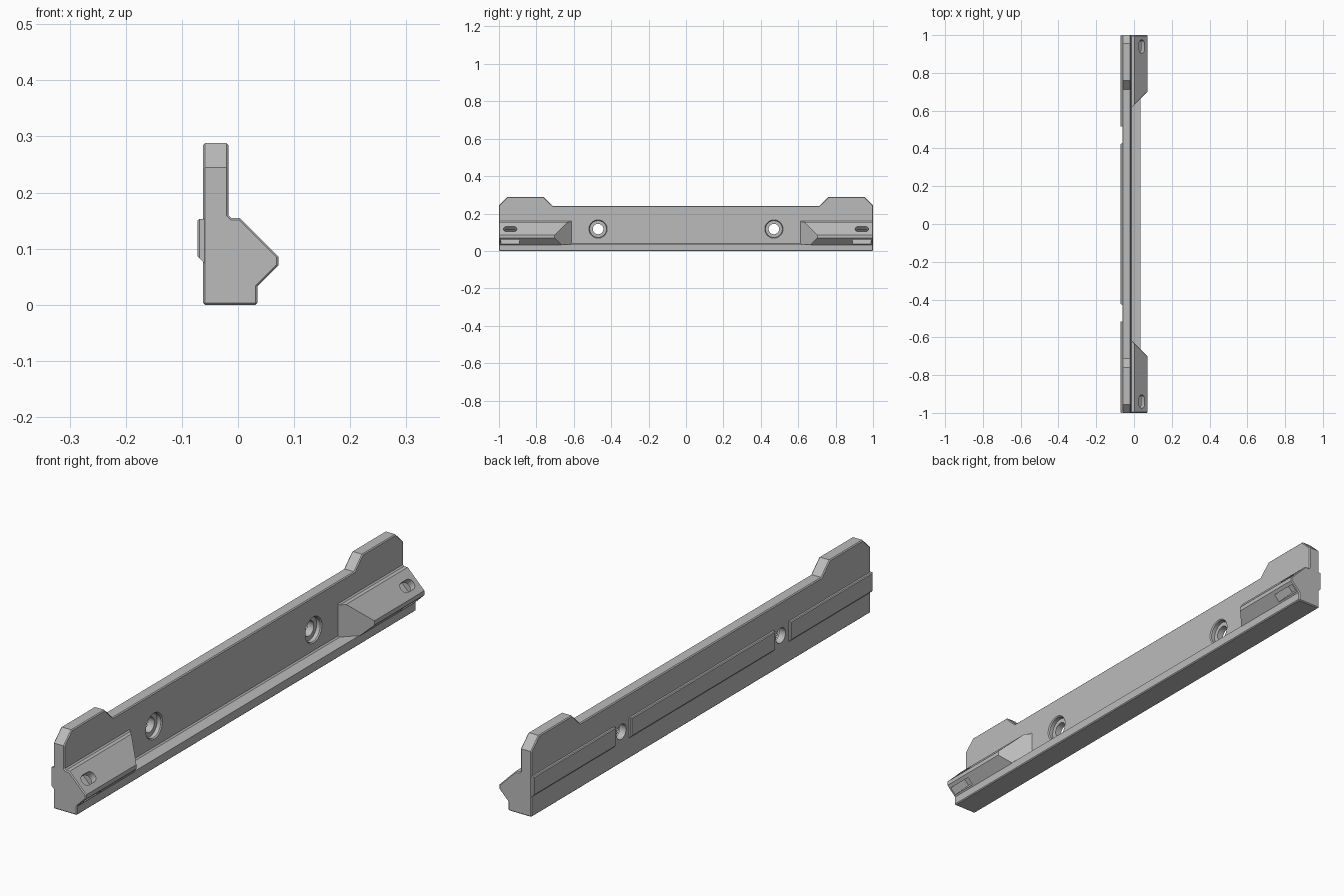
import bpy, bmesh, math
from mathutils import Matrix, Vector

if "Cube" in bpy.data.objects:
    bpy.data.objects.remove(bpy.data.objects["Cube"], do_unlink=True)

grey = bpy.data.materials.new("plain grey")
grey.use_nodes = True
grey.diffuse_color = (0.5, 0.5, 0.5, 1)
grey.node_tree.nodes["Principled BSDF"].inputs["Base Color"].default_value = (0.5, 0.5, 0.5, 1)


def add_object(name, bm):
    bmesh.ops.recalc_face_normals(bm, faces=bm.faces)
    mesh = bpy.data.meshes.new(name)
    bm.to_mesh(mesh)
    bm.free()
    mesh.materials.append(grey)
    obj = bpy.data.objects.new(name, mesh)
    bpy.context.collection.objects.link(obj)
    return obj


def loft(name, rings):
    """Skin a list of equal rings and cap both ends."""
    bm = bmesh.new()
    loops = [[bm.verts.new(p) for p in ring] for ring in rings]
    n = len(loops[0])
    for a, b in zip(loops, loops[1:]):
        for i in range(n):
            j = (i + 1) % n
            bm.faces.new((a[i], a[j], b[j], b[i]))
    bm.faces.new(loops[0])
    bm.faces.new(loops[-1])
    return add_object(name, bm)


def along_y(name, profile, start, end):
    return loft(name, [[(x, y, z) for x, z in profile] for y in (start, end)])


def activate(obj):
    bpy.ops.object.select_all(action="DESELECT")
    obj.select_set(True)
    bpy.context.view_layer.objects.active = obj


def combine(target, tool, operation):
    mod = target.modifiers.new(operation, "BOOLEAN")
    mod.operation, mod.solver, mod.object = operation, "EXACT", tool
    activate(target)
    bpy.ops.object.modifier_apply(modifier=mod.name)
    bpy.data.objects.remove(tool, do_unlink=True)


# Upright plate with raised, chamfered tabs at both ends
BACK, FACE = -0.062, -0.017
half = [(1, 0), (1, 0.245), (0.955, 0.288), (0.76, 0.288), (0.712, 0.241)]
outline = half + [(-y, z) for y, z in reversed(half)]
body = loft("rail_body", [[(x, y, z) for y, z in outline] for x in (BACK, FACE)])

# Foot flange along the whole length
flange = [(-0.04, 0), (0.035, 0), (0.035, 0.035), (-0.012, 0.035), (-0.022, 0.045), (-0.04, 0.045)]
combine(body, along_y("flange", flange, -1, 1), "UNION")

# Wedge blocks at both ends, cut diagonally on the inner side
wedge = [(-0.04, 0.02), (0.022, 0.02), (0.072, 0.07), (0.072, 0.086),
         (0.003, 0.155), (-0.012, 0.155), (-0.022, 0.165), (-0.04, 0.165)]
for side in (-1, 1):
    outer = [(x, side, z) for x, z in wedge]
    inner = [(x, side * (0.63 + x), z) for x, z in wedge]
    combine(body, loft("wedge", [outer, inner]), "UNION")

# Small chamfer on the square outer edges
bm = bmesh.new()
bm.from_mesh(body.data)
bmesh.ops.remove_doubles(bm, verts=bm.verts, dist=0.0001)
bmesh.ops.dissolve_limit(bm, angle_limit=0.01, verts=bm.verts, edges=bm.edges)
edges = [e for e in bm.edges
         if len(e.link_faces) == 2 and e.calc_face_angle_signed(0) > math.radians(70)
         and not any(0.58 < abs(v.co.y) < 0.705 for v in e.verts)]
bmesh.ops.bevel(bm, geom=edges, offset=0.0035, segments=1, affect="EDGES", clamp_overlap=True)
bm.to_mesh(body.data)
bm.free()

# Stepped screw holes through the plate
steps = [(0.028, -0.1), (0.028, -0.036), (0.045, -0.036), (0.045, -0.021), (0.052, -0.014)]
circle = [math.tau * i / 48 for i in range(48)]
for y in (-0.47, 0.47):
    rings = [[(x, y + r * math.cos(a), 0.117 + r * math.sin(a)) for a in circle] for r, x in steps]
    combine(body, loft("screw_cutter", rings), "DIFFERENCE")

# Slanted bolt slots, each meeting a nut pocket opened from below
tilt = Matrix.Rotation(math.radians(45), 4, "Y")
slot = []
for i in range(18):
    a = math.pi * (i if i < 9 else i - 1) / 8
    slot.append((0.02 * math.cos(a), 0.016 * (1 if i < 9 else -1) + 0.02 * math.sin(a)))
pocket = [(-0.09, -0.05), (0.02, -0.05), (0.02, 0.05), (-0.09, 0.05)]
for side in (-1, 1):
    for name, shape, centre, low, high in (
            ("slot_cutter", slot, (0.041, 0.94 * side, 0.117), -0.045, 0.02),
            ("pocket_cutter", pocket, (0, 0.94 * side, 0), 0.055, 0.086)):
        place = Matrix.Translation(centre) @ tilt
        rings = [[place @ Vector((u, v, w)) for u, v in shape] for w in (low, high)]
        combine(body, loft(name, rings), "DIFFERENCE")

activate(body)
bpy.ops.object.shade_smooth_by_angle(angle=math.radians(20))

# Raised strips on the back, interrupted at the screw holes
strip = [(-0.06, 0.153), (-0.069, 0.153), (-0.072, 0.15), (-0.072, 0.086), (-0.06, 0.074)]
for name, start, end in (("back_strip_front", -1, -0.515), ("back_strip_middle", -0.425, 0.425),
                         ("back_strip_rear", 0.515, 1)):
    obj = along_y(name, strip, start, end)
    bm = bmesh.new()
    bm.from_mesh(obj.data)
    ends = [e for e in bm.edges if abs(e.verts[0].co.y - e.verts[1].co.y) < 0.001
            and all(v.co.x < -0.07 for v in e.verts)]
    bmesh.ops.bevel(bm, geom=ends, offset=0.003, segments=1, affect="EDGES")
    bm.to_mesh(obj.data)
    bm.free()
